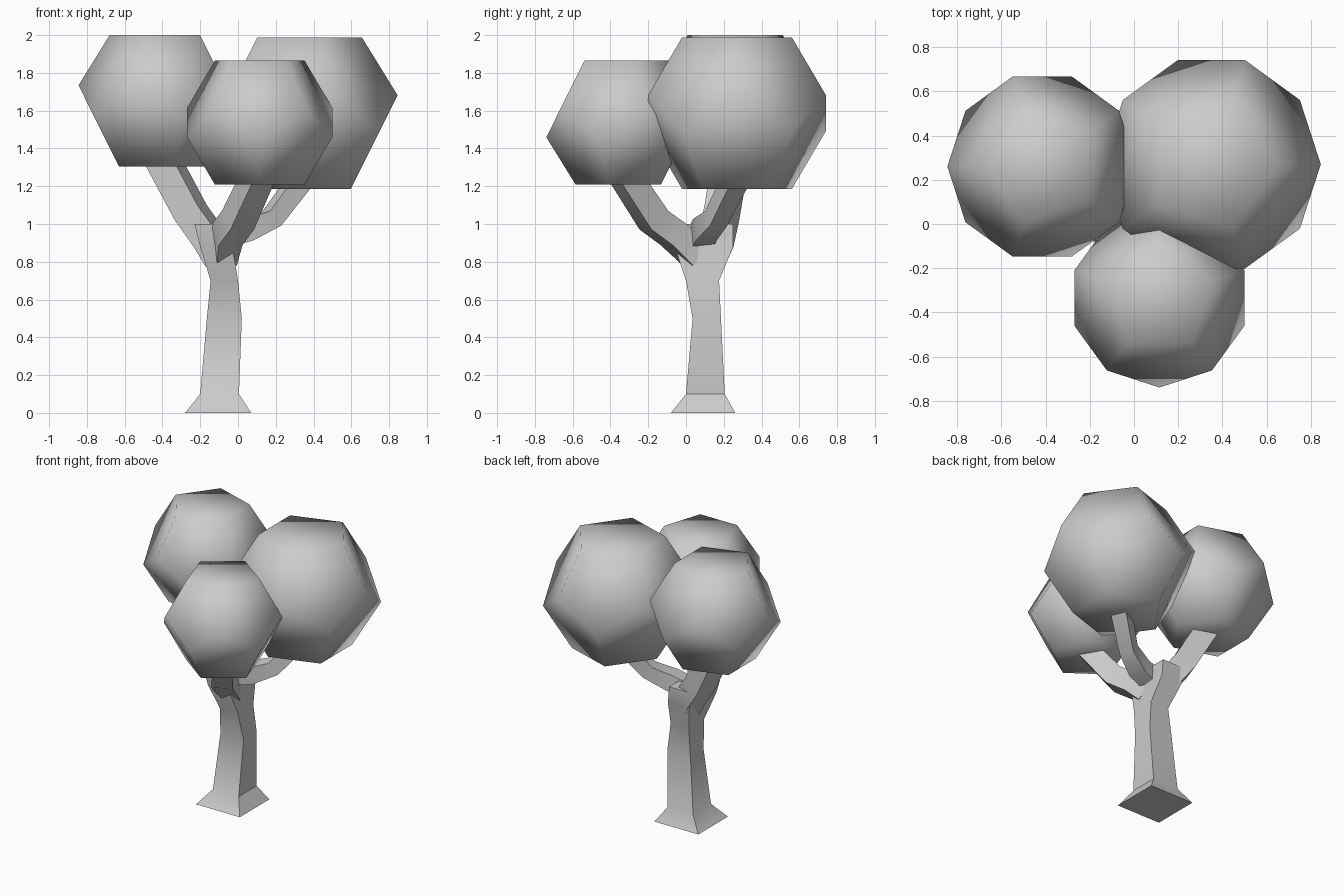
import bpy, bmesh
from math import radians, cos, sin
from mathutils import Vector

if "Cube" in bpy.data.objects:
    bpy.data.objects.remove(bpy.data.objects["Cube"], do_unlink=True)

grey = bpy.data.materials.new("plain_grey")
grey.use_nodes = True
grey.diffuse_color = (0.6, 0.6, 0.6, 1)
grey.node_tree.nodes["Principled BSDF"].inputs["Base Color"].default_value = (0.6, 0.6, 0.6, 1)


def finish(name, bm, angle):
    """Turn a bmesh into a named, smooth-shaded object."""
    bmesh.ops.recalc_face_normals(bm, faces=bm.faces)
    mesh = bpy.data.meshes.new(name)
    bm.to_mesh(mesh)
    bm.free()
    mesh.materials.append(grey)
    obj = bpy.data.objects.new(name, mesh)
    bpy.context.collection.objects.link(obj)
    bpy.ops.object.select_all(action='DESELECT')
    obj.select_set(True)
    bpy.context.view_layer.objects.active = obj
    bpy.ops.object.shade_smooth_by_angle(angle=radians(angle))
    return obj


def skin(name, rings, angle=35):
    """Join four-cornered rings into a capped tube."""
    bm = bmesh.new()
    loops = [[bm.verts.new(p) for p in ring] for ring in rings]
    for a, b in zip(loops, loops[1:]):
        for i in range(4):
            j = (i + 1) % 4
            bm.faces.new((a[i], a[j], b[j], b[i]))
    bm.faces.new(loops[0])
    bm.faces.new(loops[-1])
    return finish(name, bm, angle)


def limb(name, path):
    """Square tube along points given as (x, y, z, half width)."""
    pts = [Vector(p[:3]) for p in path]
    heading = pts[-1] - pts[0]
    side = heading.cross(Vector((0, 0, 1))).normalized()
    rings = []
    for i, p in enumerate(pts):
        along = (pts[min(i + 1, len(pts) - 1)] - pts[max(i - 1, 0)]).normalized()
        up = side.cross(along).normalized()
        w = path[i][3]
        rings.append([p + w * (side * a + up * b)
                      for a, b in ((-1, -1), (1, -1), (1, 1), (-1, 1))])
    return skin(name, rings)


def crown(name, center, size, turn):
    """Regular twelve-faced ball resting on a flat pentagon."""
    bm = bmesh.new()
    levels = ((0.607, 0.795, 0), (0.982, 0.188, 0),
              (0.982, -0.188, 36), (0.607, -0.795, 36))
    top, high, low, base = [
        [bm.verts.new(Vector(center) + size * Vector((
            r * cos(radians(turn + off + 72 * k)),
            r * sin(radians(turn + off + 72 * k)), z))) for k in range(5)]
        for r, z, off in levels]
    bm.faces.new(top)
    bm.faces.new(base)
    for k in range(5):
        n = (k + 1) % 5
        bm.faces.new((top[k], high[k], low[k], high[n], top[n]))
        bm.faces.new((base[k], base[n], low[n], high[n], low[k]))
    return finish(name, bm, 180)


# Trunk: flared foot, slim middle, opening into the fork
trunk = [(-.28, .07, -.08, .26, 0), (-.20, .005, 0, .205, .1),
         (-.165, .02, .035, .185, .5), (-.145, 0, 0, .175, .7),
         (-.20, -.03, -.06, .25, .88), (-.23, -.04, -.07, .25, 1.0)]
skin("trunk", [[(x0, y0, z), (x1, y0, z), (x1, y1, z), (x0, y1, z)]
               for x0, x1, y0, y1, z in trunk])

# Limbs reaching into the crowns
limb("right_limb", [(-.1, .13, .8, .06), (-.15, .16, .92, .075),
                    (-.25, .19, 1.06, .075), (-.41, .24, 1.36, .075)])
limb("front_limb", [(-.08, .05, .82, .06), (-.06, -.06, .94, .07),
                    (0, -.17, 1.02, .07), (.12, -.34, 1.28, .065)])
limb("left_limb", [(-.1, .08, .93, .06), (.04, .1, .97, .06),
                   (.18, .16, 1.03, .05), (.36, .28, 1.27, .055)])

# Foliage crowns
crown("right_crown", (-.415, .26, 1.652), .437, 180)
crown("left_crown", (.35, .27, 1.587), .504, 0)
crown("front_crown", (.115, -.335, 1.537), .412, 90)
